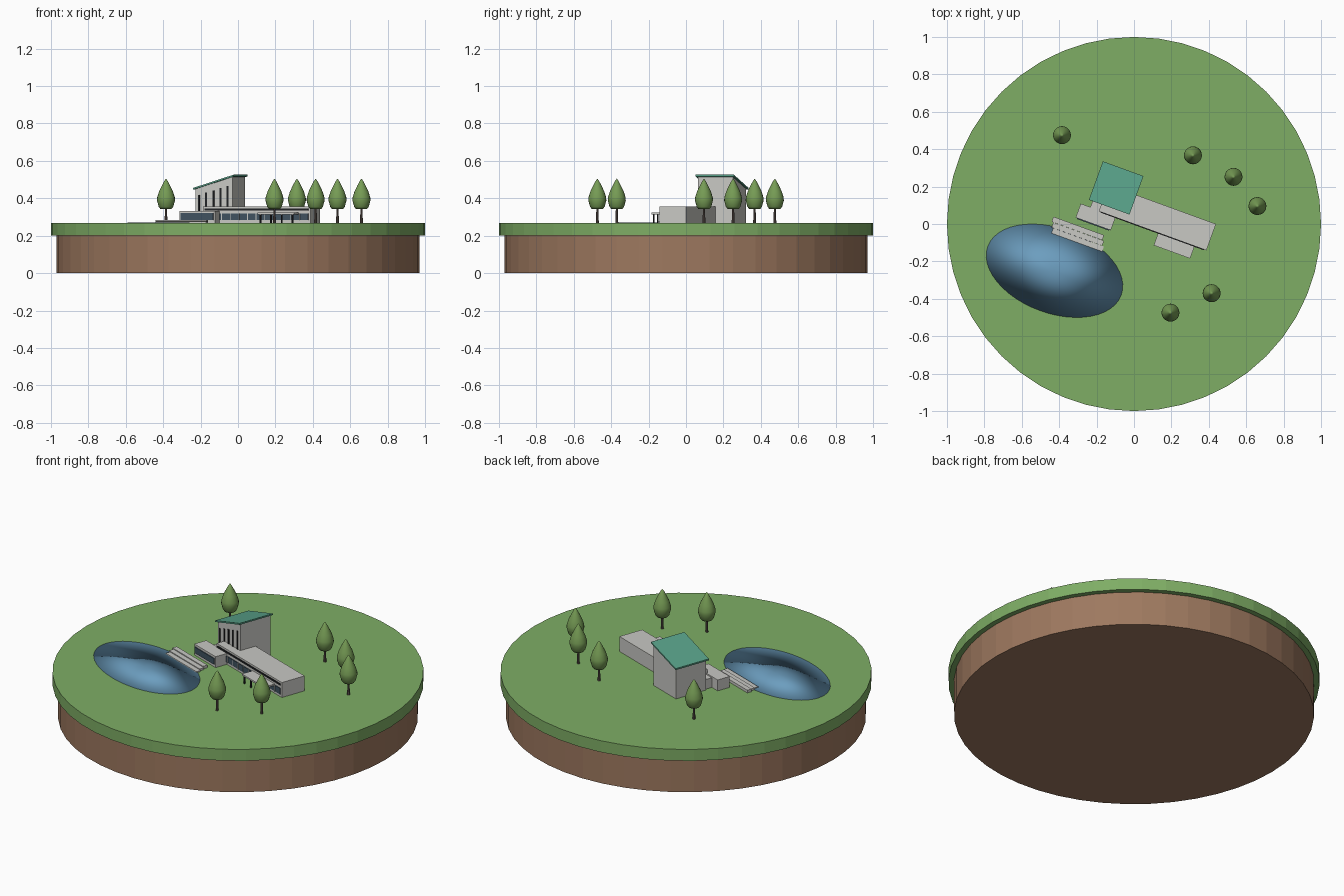
import bpy, bmesh
from math import radians
from mathutils import Matrix

if "Cube" in bpy.data.objects:
    bpy.data.objects.remove(bpy.data.objects["Cube"])

GROUND = 0.268
SITE = Matrix.Rotation(radians(-20), 4, 'Z')  # whole building is turned


def material(name, r, g, b):
    m = bpy.data.materials.new(name)
    m.use_nodes = True
    m.diffuse_color = (r, g, b, 1)
    m.node_tree.nodes["Principled BSDF"].inputs["Base Color"].default_value = (r, g, b, 1)
    return m


grass = material("grass green", 0.21, 0.42, 0.13)
soil = material("soil brown", 0.34, 0.19, 0.115)
water = material("water blue", 0.15, 0.34, 0.52)
concrete = material("pale concrete", 0.58, 0.58, 0.55)
copper = material("green copper", 0.10, 0.36, 0.25)
glass = material("slate glass", 0.05, 0.085, 0.115)
dark = material("dark metal", 0.015, 0.016, 0.018)
leaf = material("leaf green", 0.18, 0.33, 0.09)
bark = material("bark", 0.13, 0.10, 0.085)


def finish(bm, name, mat, matrix=None, smooth=False):
    me = bpy.data.meshes.new(name)
    bmesh.ops.recalc_face_normals(bm, faces=bm.faces)
    if matrix:
        bm.transform(matrix)
    for f in bm.faces:
        f.smooth = smooth
    bm.to_mesh(me)
    bm.free()
    me.materials.append(mat)
    ob = bpy.data.objects.new(name, me)
    bpy.context.collection.objects.link(ob)
    return ob


def cylinder(name, mat, radius, z0, z1, sides, top=None, matrix=None):
    bm = bmesh.new()
    bmesh.ops.create_cone(bm, cap_ends=True, segments=sides, radius1=radius,
                          radius2=top or radius, depth=z1 - z0,
                          matrix=Matrix.Translation((0, 0, (z0 + z1) / 2)))
    return finish(bm, name, mat, matrix)


def prism(name, mat, u0, u1, v0, v1, low, high, rise=0):
    """Box in building axes; its upper (and lower, if low is a pair) edge climbs along u."""
    lo = low if isinstance(low, tuple) else (low, low)
    bm = bmesh.new()
    ring = [bm.verts.new((u, v0, z)) for u, z in
            ((u0, lo[0]), (u1, lo[1]), (u1, high + rise), (u0, high))]
    face = bm.faces.new(ring)
    ext = bmesh.ops.extrude_face_region(bm, geom=[face])["geom"]
    moved = [g for g in ext if isinstance(g, bmesh.types.BMVert)]
    bmesh.ops.translate(bm, verts=moved, vec=(0, v1 - v0, 0))
    return finish(bm, name, mat, SITE)


# Island
cylinder("soil_base", soil, 0.97, 0, 0.2, 48)
cylinder("grass_top", grass, 1.0, 0.2, GROUND, 48)

# Pond: very thin smooth lens lying on the grass
bm = bmesh.new()
bmesh.ops.create_uvsphere(bm, u_segments=48, v_segments=2, radius=1)
pond = Matrix.Translation((-0.425, -0.25, GROUND + 0.002)) @ SITE @ Matrix.Diagonal((0.38, 0.227, 0.0015, 1))
finish(bm, "pond", water, pond, smooth=True)

# Long hall with two window bands and mullions
prism("hall", concrete, -0.2, 0.412, 0, 0.15, GROUND, 0.357)
prism("hall_upper_window", dark, -0.19, 0.4, -0.004, 0.002, 0.336, 0.346)
prism("hall_lower_window", glass, -0.19, 0.4, -0.004, 0.002, 0.283, 0.319)
for i in range(1, 12):
    u = -0.19 + i * 0.59 / 12
    prism("hall_mullion", concrete, u - 0.002, u + 0.002, -0.006, 0, 0.283, 0.319)

# Tower with slanted copper roof and tall slot windows
U0, U1 = -0.26, -0.05
prism("tower", concrete, U0, U1, 0.05, 0.248, GROUND, 0.45, 0.065)
prism("tower_roof", copper, -0.271, -0.04, 0.039, 0.258, (0.446, 0.517), 0.455, 0.071)
for i in range(5):
    u = -0.24 + i * 0.041
    prism("tower_slot", dark, u - 0.005, u + 0.005, 0.046, 0.052, 0.325, 0.418 + i * 0.012)

# Low wing
prism("wing", concrete, -0.305, -0.105, -0.074, 0.005, GROUND, 0.333)
prism("wing_window", glass, -0.297, -0.113, -0.079, -0.07, 0.284, 0.32)
prism("wing_link", concrete, -0.25, -0.15, 0, 0.07, GROUND, 0.325)

# Entrance canopy on posts
prism("canopy", concrete, 0.138, 0.345, -0.071, 0.002, 0.314, 0.323)
for i in range(4):
    spot = SITE @ Matrix.Translation((0.15 + i * 0.061, -0.062, 0))
    cylinder("canopy_post", dark, 0.005, GROUND, 0.315, 8, matrix=spot)

# Staggered terrace steps at the water
for i in range(3):
    v, shift = -0.197 + i * 0.029, -0.01 * i
    prism("terrace_step", concrete, -0.398 + shift, -0.11 + shift, v, v + 0.0285,
          GROUND, 0.275 + i * 0.0045)

# Trees: lathed crown on a tapered trunk
CROWN = [(0, 0.343), (0.03, 0.343), (0.039, 0.355), (0.048, 0.388), (0.047, 0.405),
         (0.037, 0.437), (0.022, 0.468), (0.009, 0.493), (0, 0.505)]
SPOTS = [(-0.385, 0.475), (0.315, 0.367), (0.532, 0.252), (0.66, 0.096),
         (0.415, -0.37), (0.195, -0.474)]
for x, y in SPOTS:
    place = Matrix.Translation((x, y, 0))
    cylinder("tree_trunk", bark, 0.008, GROUND, 0.35, 8, top=0.005, matrix=place)
    bm = bmesh.new()
    vs = [bm.verts.new((r, 0, z)) for r, z in CROWN]
    es = [bm.edges.new(p) for p in zip(vs, vs[1:])]
    bmesh.ops.spin(bm, geom=vs + es, cent=(0, 0, 0), axis=(0, 0, 1),
                   angle=radians(360), steps=20)
    bmesh.ops.remove_doubles(bm, verts=bm.verts, dist=0.0005)
    finish(bm, "tree_crown", leaf, place, smooth=True)
